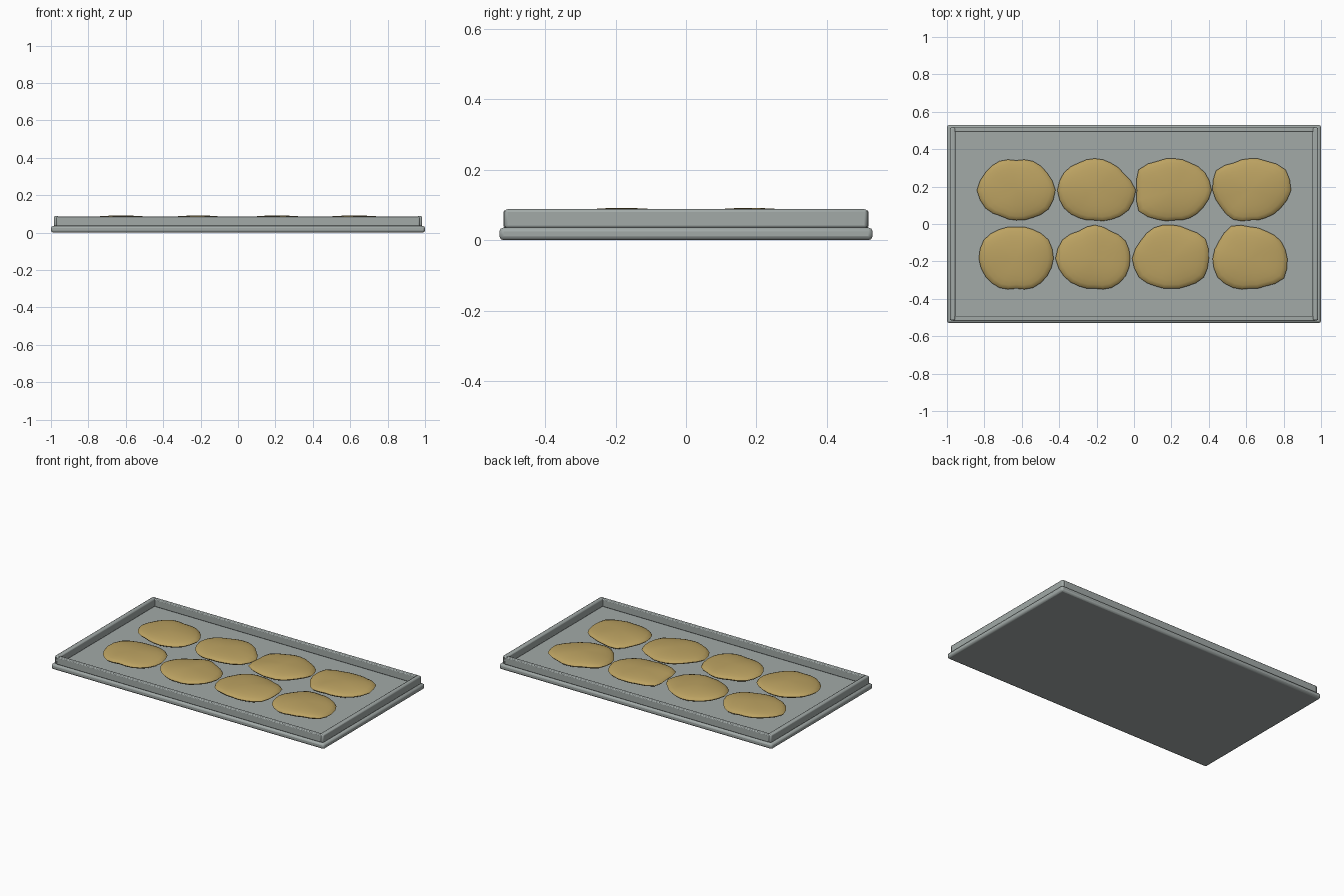
import bpy, bmesh, math

cube = bpy.data.objects.get("Cube")
if cube:
    bpy.data.objects.remove(cube, do_unlink=True)


def material(name, colour):
    mat = bpy.data.materials.new(name)
    mat.use_nodes = True
    mat.diffuse_color = colour
    mat.node_tree.nodes["Principled BSDF"].inputs["Base Color"].default_value = colour
    return mat


steel = material("grey steel", (0.36, 0.40, 0.39, 1))
dough = material("golden dough", (0.50, 0.36, 0.12, 1))


def finish(obj, mat):
    obj.data.materials.append(mat)
    bpy.ops.object.select_all(action="DESELECT")
    obj.select_set(True)
    bpy.context.view_layer.objects.active = obj
    bpy.ops.object.shade_smooth_by_angle(angle=math.radians(35))


def slab(name, size, centre, bevel):
    bpy.ops.mesh.primitive_cube_add(size=1, location=centre)
    obj = bpy.context.object
    obj.name = name
    obj.scale = size
    bpy.ops.object.transform_apply(location=False, rotation=False, scale=True)
    mod = obj.modifiers.new("rounded edges", "BEVEL")
    mod.width = bevel
    mod.segments = 2
    finish(obj, steel)


# Tray floor and raised rim
slab("tray_floor", (2, 1.06, 0.036), (0, 0, 0.018), 0.012)
for side, sign in (("left", 1), ("right", -1)):
    slab(side + "_rim", (0.03, 1.03, 0.054), (sign * 0.97, 0, 0.061), 0.008)
for side, sign in (("back", 1), ("front", -1)):
    slab(side + "_rim", (1.94, 0.026, 0.05), (0, sign * 0.505, 0.06), 0.005)


def lump(name, x, y, radii):
    """Flattened lump whose outline follows evenly spaced radii (hundredths)."""
    bm = bmesh.new()
    count, rows, half = 24, 12, 0.029
    mid = 0.0625
    top = bm.verts.new((0, 0, mid + half))
    rings = []
    for j in range(1, rows):
        lat = math.pi * j / rows
        ring = []
        for i in range(count):
            a = math.tau * i / count
            k = i // 2
            r = radii[k]
            if i % 2:
                r = (r + radii[(k + 1) % len(radii)]) / 2
            r *= 0.01 * math.sin(lat)
            wave = 0.004 * math.sin(3 * a + x * 9 + y * 5) * math.sin(lat) ** 2
            ring.append(bm.verts.new((r * math.cos(a), r * math.sin(a),
                                      mid + half * math.cos(lat) + wave)))
        rings.append(ring)
    bottom = bm.verts.new((0, 0, mid - half))
    for i in range(count):
        n = (i + 1) % count
        bm.faces.new((top, rings[0][i], rings[0][n]))
        bm.faces.new((bottom, rings[-1][n], rings[-1][i]))
        for upper, lower in zip(rings, rings[1:]):
            bm.faces.new((upper[i], lower[i], lower[n], upper[n]))
    mesh = bpy.data.meshes.new(name)
    bm.to_mesh(mesh)
    bm.free()
    obj = bpy.data.objects.new(name, mesh)
    obj.location = (x, y, 0)
    bpy.context.collection.objects.link(obj)
    finish(obj, dough)


# Two rows of dough pieces, each with its own uneven outline
rows = {
    "back": (0.18, (
        (-0.63, (21, 19, 18, 16, 18, 19, 21, 19, 16, 16, 17, 20)),
        (-0.21, (22, 18, 17, 17, 17, 19, 20, 19, 17, 16, 18, 21)),
        (0.215, (20, 19, 17, 17, 18, 22, 20, 22, 18, 16, 17, 18)),
        (0.62, (22, 22, 18, 17, 17, 21, 20, 18, 18, 16, 17, 19)))),
    "front": (-0.185, (
        (-0.63, (20, 20, 18, 17, 18, 20, 20, 19, 18, 16, 18, 19)),
        (-0.21, (19, 19, 17, 18, 17, 20, 21, 19, 17, 16, 18, 19)),
        (0.2, (20, 21, 18, 18, 19, 19, 21, 20, 17, 16, 17, 20)),
        (0.62, (20, 19, 17, 17, 20, 19, 20, 20, 18, 16, 17, 21)))),
}
for row, (y, pieces) in rows.items():
    for number, (x, radii) in enumerate(pieces, 1):
        lump(f"{row}_dough_{number}", x, y, radii)
